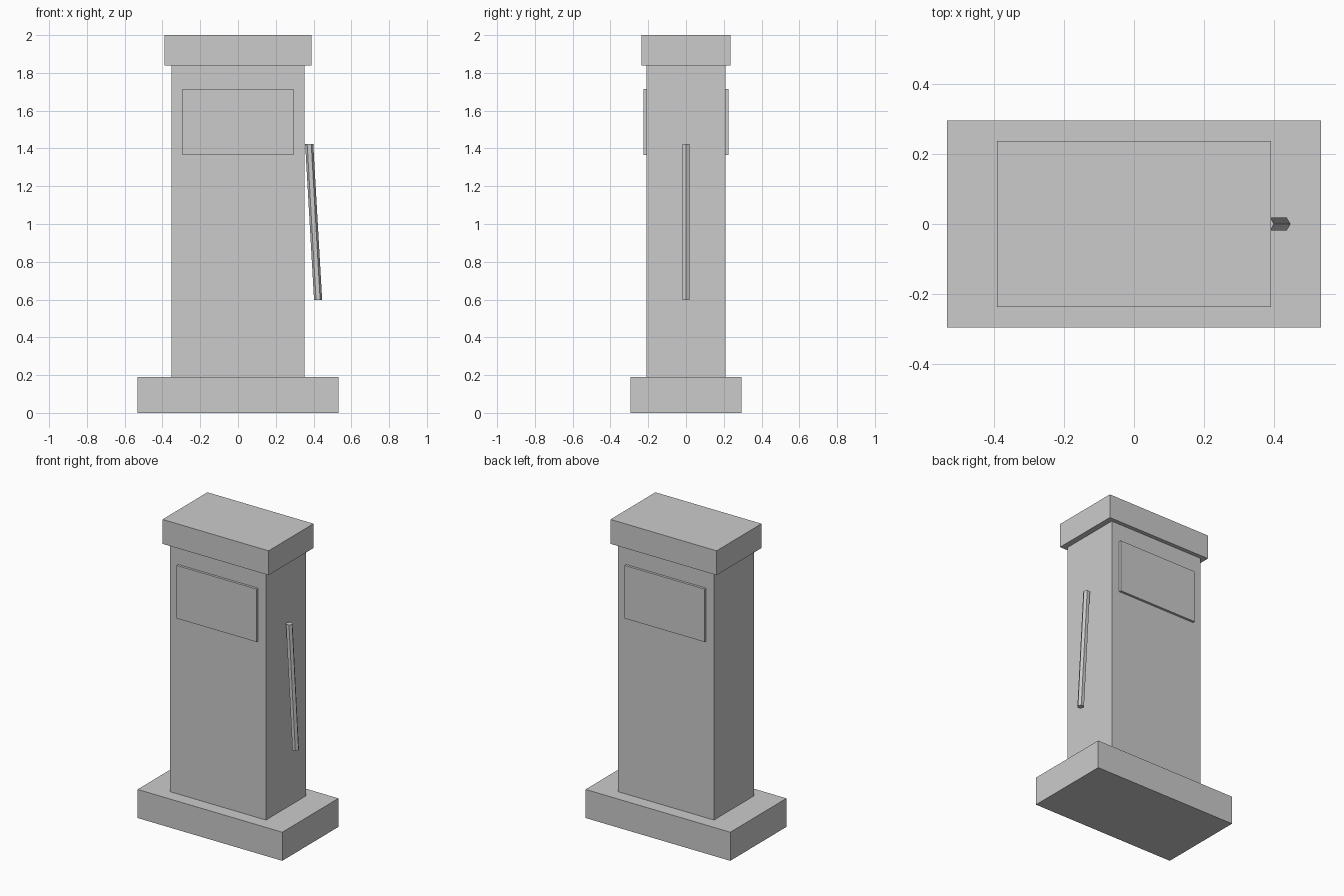
import bpy
import bmesh
import math
from mathutils import Vector

if "Cube" in bpy.data.objects:
    bpy.data.objects.remove(bpy.data.objects["Cube"])

grey = bpy.data.materials.new("plain grey")
grey.diffuse_color = (0.6, 0.6, 0.6, 1.0)
grey.use_nodes = True
grey.node_tree.nodes["Principled BSDF"].inputs["Base Color"].default_value = grey.diffuse_color


def finish(name, bm):
    bmesh.ops.recalc_face_normals(bm, faces=bm.faces)
    mesh = bpy.data.meshes.new(name)
    bm.to_mesh(mesh)
    bm.free()
    mesh.materials.append(grey)
    obj = bpy.data.objects.new(name, mesh)
    bpy.context.collection.objects.link(obj)
    return obj


def box(name, half_x, y0, y1, z0, z1):
    bm = bmesh.new()
    bmesh.ops.create_cube(bm, size=1)
    bmesh.ops.scale(bm, vec=(2 * half_x, y1 - y0, z1 - z0), verts=bm.verts)
    bmesh.ops.translate(bm, vec=(0, (y0 + y1) / 2, (z0 + z1) / 2), verts=bm.verts)
    return finish(name, bm)


def slanted_prism(name, bottom, top, radius, sides):
    bm = bmesh.new()
    rings = []
    for centre in (bottom, top):
        rings.append([
            bm.verts.new(Vector(centre) + Vector((radius * math.cos(a), radius * math.sin(a), 0)))
            for a in (i * math.tau / sides for i in range(sides))])
    low, high = rings
    bm.faces.new(low)
    bm.faces.new(high)
    for i in range(sides):
        j = (i + 1) % sides
        bm.faces.new((low[i], low[j], high[j], high[i]))
    return finish(name, bm)


# Stacked pillar: plinth, column and overhanging cap
box("base", 0.532, -0.295, 0.295, 0.0, 0.19)
box("column", 0.352, -0.209, 0.209, 0.19, 1.838)
box("cap", 0.39, -0.236, 0.236, 1.838, 2.0)

# Raised display panels on the front and back
box("front_panel", 0.294, -0.225, -0.205, 1.364, 1.716)
box("back_panel", 0.294, 0.205, 0.225, 1.364, 1.716)

# Six-sided hose leaning away from the right side
slanted_prism("hose", (0.424, 0, 0.598), (0.377, 0, 1.423), 0.0215, 6)
